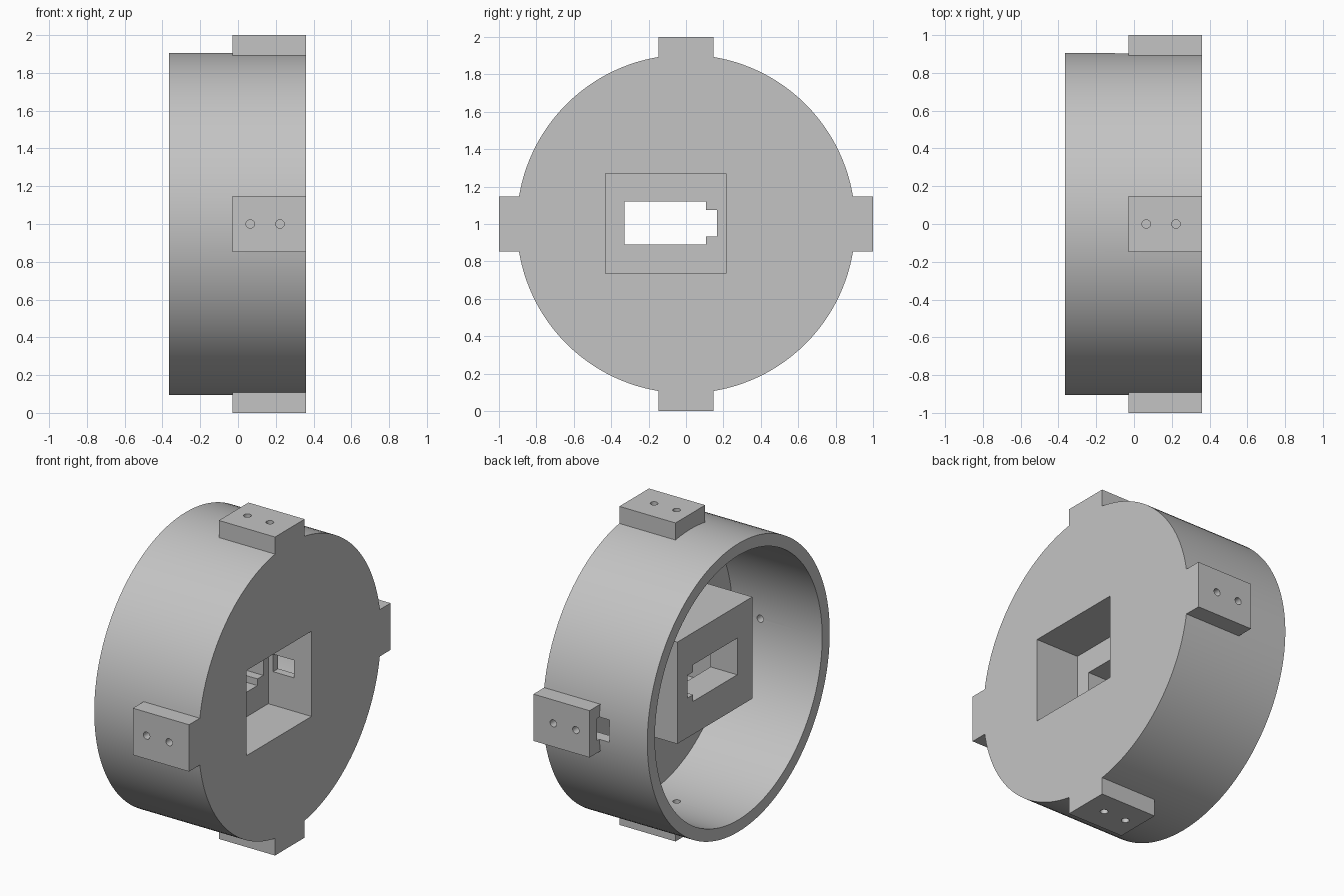
import bpy
from math import pi
from mathutils import Matrix

if "Cube" in bpy.data.objects:
    bpy.data.objects.remove(bpy.data.objects["Cube"], do_unlink=True)

grey = bpy.data.materials.new("light_grey")
grey.use_nodes = True
colour = (0.55, 0.55, 0.55, 1)
grey.diffuse_color = colour
grey.node_tree.nodes["Principled BSDF"].inputs["Base Color"].default_value = colour

AXIS_Z = 1.0  # height of the drum axis


def block(name, x, y, z):
    """Box spanning the given (low, high) ranges."""
    mid = [(a + b) / 2 for a, b in (x, y, z)]
    bpy.ops.mesh.primitive_cube_add(size=1, location=mid)
    ob = bpy.context.object
    ob.name = name
    ob.scale = [b - a for a, b in (x, y, z)]
    bpy.ops.object.transform_apply(location=True, rotation=True, scale=True)
    return ob


def disc(name, radius, x, sides=128):
    """Cylinder lying along the drum axis."""
    bpy.ops.mesh.primitive_cylinder_add(
        vertices=sides, radius=radius, depth=x[1] - x[0],
        location=((x[0] + x[1]) / 2, 0, AXIS_Z), rotation=(0, pi / 2, 0))
    ob = bpy.context.object
    ob.name = name
    bpy.ops.object.transform_apply(location=True, rotation=True, scale=True)
    return ob


def around_axis(ob, quarter):
    """Turn a part about the drum axis in quarter turns."""
    pivot = Matrix.Translation((0, 0, AXIS_Z))
    ob.data.transform(pivot @ Matrix.Rotation(quarter * pi / 2, 4, "X") @ pivot.inverted())
    return ob


def combine(target, tool, operation):
    """Apply a boolean and discard its tool."""
    tool.hide_render = True
    bpy.ops.object.select_all(action="DESELECT")
    bpy.context.view_layer.objects.active = target
    target.select_set(True)
    mod = target.modifiers.new(operation.title(), "BOOLEAN")
    mod.operation = operation
    mod.solver = "EXACT"
    mod.object = tool
    bpy.ops.object.modifier_apply(modifier=mod.name)
    bpy.data.objects.remove(tool, do_unlink=True)


# Drum with four mounting lugs
drum = disc("drum_housing", 0.905, (-0.365, 0.36))
for q in range(4):
    lug = block("lug", (-0.03, 0.36), (-0.147, 0.147), (1.8, 2.0))
    combine(drum, around_axis(lug, q), "UNION")

# Hollow interior, open at one end, and the central socket box
combine(drum, disc("interior", 0.83, (-0.6, 0.26)), "DIFFERENCE")
socket = block("socket_box", (-0.125, 0.31), (-0.48, 0.265), (0.683, 1.322))
combine(drum, socket, "UNION")

# Socket pocket, keyed opening, wire window and port slot
openings = [
    ("pocket", (0.06, 0.5), (-0.43, 0.215), (0.735, 1.27)),
    ("opening", (-0.3, 0.2), (-0.33, 0.107), (0.89, 1.12)),
    ("opening_key", (-0.3, 0.2), (0.0, 0.165), (0.932, 1.075)),
    ("wire_window", (0.094, 0.237), (0.18, 0.3), (0.945, 1.055)),
    ("port_slot", (-0.1, 0.04), (0.75, 0.925), (0.93, 1.07)),
]
for opening in openings:
    combine(drum, block(*opening), "DIFFERENCE")

# Two screw holes through each lug
for q in range(4):
    for x in (0.065, 0.222):
        bpy.ops.mesh.primitive_cylinder_add(
            vertices=24, radius=0.0225, depth=0.4, location=(x, 0, 1.9))
        hole = bpy.context.object
        bpy.ops.object.transform_apply(location=True, rotation=True, scale=True)
        combine(drum, around_axis(hole, q), "DIFFERENCE")

# Finish
drum.data.materials.clear()
drum.data.materials.append(grey)
for face in drum.data.polygons:
    face.material_index = 0
bpy.ops.object.select_all(action="DESELECT")
drum.select_set(True)
bpy.context.view_layer.objects.active = drum
bpy.ops.object.shade_smooth_by_angle(angle=pi / 6)
